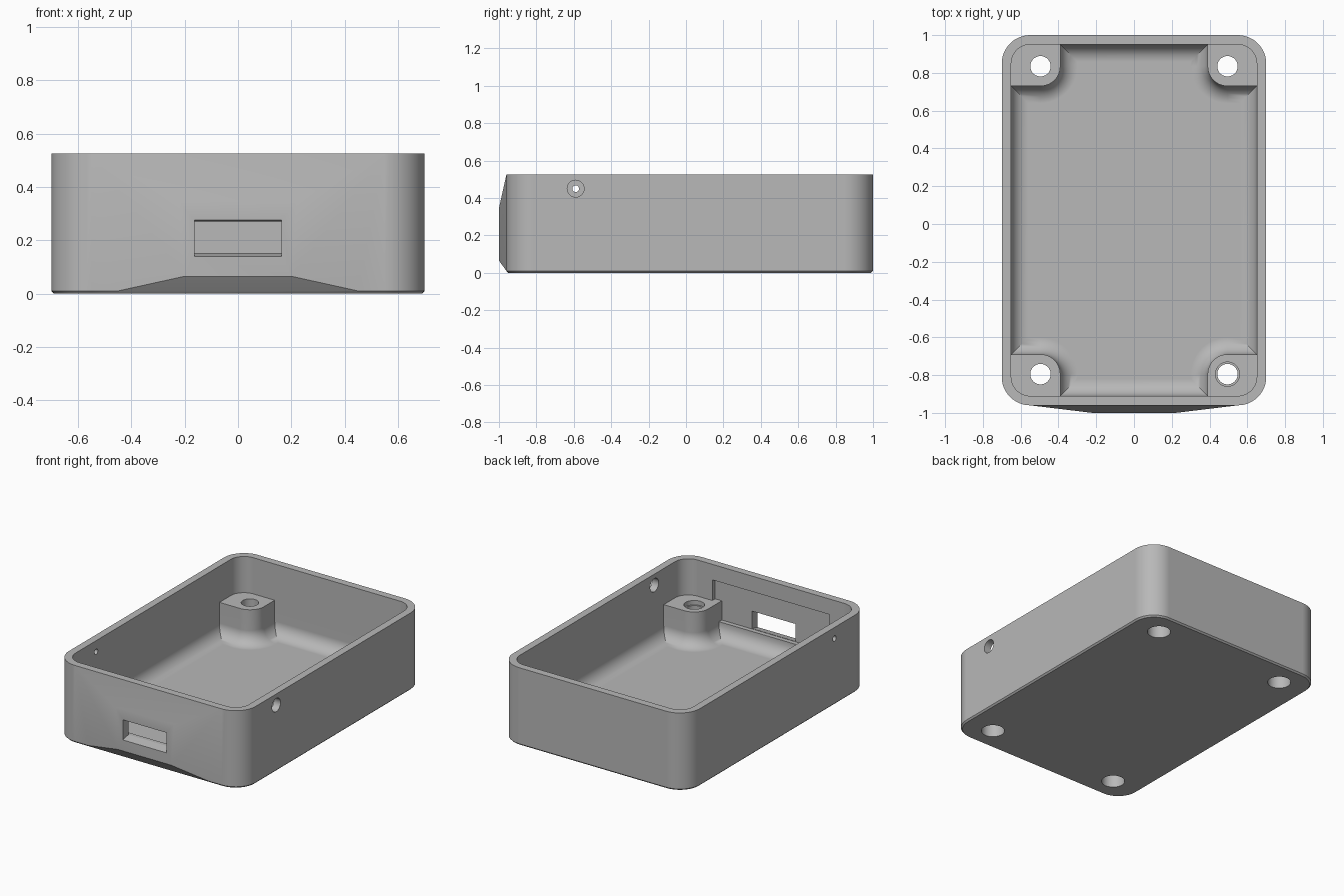
import bpy, bmesh, math
from mathutils import Matrix, Vector

old = bpy.data.objects.get("Cube")
if old:
    bpy.data.objects.remove(old, do_unlink=True)

HALF_X, HALF_Y, HEIGHT, MID_Y = 0.70, 0.98, 0.525, 0.02
WALL, FLOOR, FILLET, CORNER = 0.05, 0.05, 0.09, 0.15
POST_X, POST_Y, POST_R, POST_TOP = 0.495, 0.815, 0.105, 0.28

grey = bpy.data.materials.new("grey plastic")
grey.use_nodes = True
tone = (0.48, 0.48, 0.48, 1)
grey.diffuse_color = tone
grey.node_tree.nodes["Principled BSDF"].inputs["Base Color"].default_value = tone


def finish(name, bm):
    bmesh.ops.recalc_face_normals(bm, faces=bm.faces)
    mesh = bpy.data.meshes.new(name)
    bm.to_mesh(mesh)
    bm.free()
    mesh.materials.append(grey)
    obj = bpy.data.objects.new(name, mesh)
    bpy.context.collection.objects.link(obj)
    return obj


def arc(cx, cy, r, start, end, n=12):
    angles = [math.radians(start + (end - start) * i / n) for i in range(n + 1)]
    return [(cx + r * math.cos(a), cy + r * math.sin(a)) for a in angles]


def four_way(quarter):
    """Mirror a first-quadrant path into a closed counter-clockwise outline."""
    flip = quarter[::-1]
    return (quarter + [(-x, y) for x, y in flip]
            + [(-x, -y) for x, y in quarter] + [(x, -y) for x, y in flip])


def rounded(inset, r):
    x, y = HALF_X - inset, HALF_Y - inset
    return four_way(arc(x - r, y - r, r, 0, 90))


def between_posts(d):
    """Cavity outline notched around the four corner posts, shrunk by d."""
    x, y = HALF_X - WALL - d, HALF_Y - WALL - d
    bend = arc(POST_X, POST_Y, POST_R + d, 270, 180)
    return four_way([(x, bend[0][1])] + bend + [(bend[-1][0], y)])


def loft(name, layers):
    bm = bmesh.new()
    rings = [[bm.verts.new((x, y + MID_Y, z)) for x, y in outline] for outline, z in layers]
    for low, high in zip(rings, rings[1:]):
        for i in range(len(low)):
            j = (i + 1) % len(low)
            bm.faces.new((low[i], low[j], high[j], high[i]))
    bm.faces.new(rings[0][::-1])
    bm.faces.new(rings[-1])
    return finish(name, bm)


def hull(name, sections):
    """Convex solid from (half width, y, z) points mirrored in x."""
    bm = bmesh.new()
    for w, y, z in sections:
        for side in (-1, 1):
            bm.verts.new((side * w, y, z))
    bmesh.ops.convex_hull(bm, input=bm.verts)
    bmesh.ops.dissolve_limit(bm, angle_limit=0.01, verts=bm.verts, edges=bm.edges)
    return finish(name, bm)


def cylinder(name, r, centre, depth, axis="Z"):
    bm = bmesh.new()
    turn = Matrix.Rotation(math.pi / 2, 4, "Y") if axis == "X" else Matrix()
    bmesh.ops.create_cone(bm, cap_ends=True, segments=40, radius1=r, radius2=r, depth=depth,
                          matrix=Matrix.Translation(Vector(centre)) @ turn)
    return finish(name, bm)


def combine(body, tool, operation):
    mod = body.modifiers.new(operation.lower(), "BOOLEAN")
    mod.operation, mod.solver, mod.object = operation, "EXACT", tool
    bpy.context.view_layer.objects.active = body
    bpy.ops.object.modifier_apply(modifier=mod.name)
    bpy.data.objects.remove(tool, do_unlink=True)


# Outer shell with a small chamfer under the base
case = loft("case_body", [(rounded(0.01, CORNER - 0.01), 0), (rounded(0, CORNER), 0.01),
                          (rounded(0, CORNER), HEIGHT)])

# Faceted bulge on the front wall
bulge = hull("front_bulge", [(0.55, -0.94, HEIGHT), (0.55, -0.96, HEIGHT),
                             (0.45, -0.94, 0.01), (0.45, -0.96, 0.01),
                             (0.22, -1.0, 0.345), (0.2, -1.0, 0.065)])
combine(case, bulge, "UNION")

# Lower cavity with filleted floor, leaving the posts standing
steps = [math.radians(90 * i / 8) for i in range(9)]
layers = [(between_posts(FILLET * (1 - math.sin(a))), FLOOR + FILLET * (1 - math.cos(a)))
          for a in steps]
layers.append((between_posts(0), POST_TOP + 0.01))
combine(case, loft("lower_cavity", layers), "DIFFERENCE")

# Upper cavity above the posts
inner = rounded(WALL, CORNER - WALL)
combine(case, loft("upper_cavity", [(inner, POST_TOP), (inner, HEIGHT + 0.1)]), "DIFFERENCE")

# Recess inside the front wall, limited to the gap between posts lower down
for name, w, low, high in (("recess_low", 0.39, 0.15, 0.285), ("recess_high", 0.44, POST_TOP, 0.42)):
    box = hull(name, [(w, y, z) for y in (-0.94, -0.89) for z in (low, high)])
    combine(case, box, "DIFFERENCE")

# Port window, narrowing slightly inward
window = hull("port_window", [(0.163, -1.02, 0.135), (0.163, -1.02, 0.277),
                              (0.163, -0.88, 0.165), (0.163, -0.88, 0.266)])
combine(case, window, "DIFFERENCE")

# Screw holes through the posts, widened from below
for sx in (-1, 1):
    for sy in (-1, 1):
        x, y = sx * POST_X, MID_Y + sy * POST_Y
        combine(case, cylinder("screw_hole", 0.054, (x, y, 0.2), 0.6), "DIFFERENCE")
        combine(case, cylinder("screw_head_hole", 0.073, (x, y, 0.05), 0.2), "DIFFERENCE")

# Shallow seat on top of one front post
seat = cylinder("post_seat", 0.064, (POST_X, MID_Y - POST_Y, POST_TOP), 0.06)
combine(case, seat, "DIFFERENCE")

# Side wall holes: a wide one on the left and a pinhole on the right
for name, r, x in (("wide_side_hole", 0.045, 0.68), ("side_pinhole", 0.018, -0.68)):
    combine(case, cylinder(name, r, (x, -0.59, 0.45), 0.2, "X"), "DIFFERENCE")

# Smooth curved areas while keeping the edges crisp
bpy.ops.object.select_all(action="DESELECT")
case.select_set(True)
bpy.context.view_layer.objects.active = case
bpy.ops.object.shade_smooth_by_angle(angle=math.radians(30))
weighted = case.modifiers.new("weighted normals", "WEIGHTED_NORMAL")
weighted.keep_sharp = True
